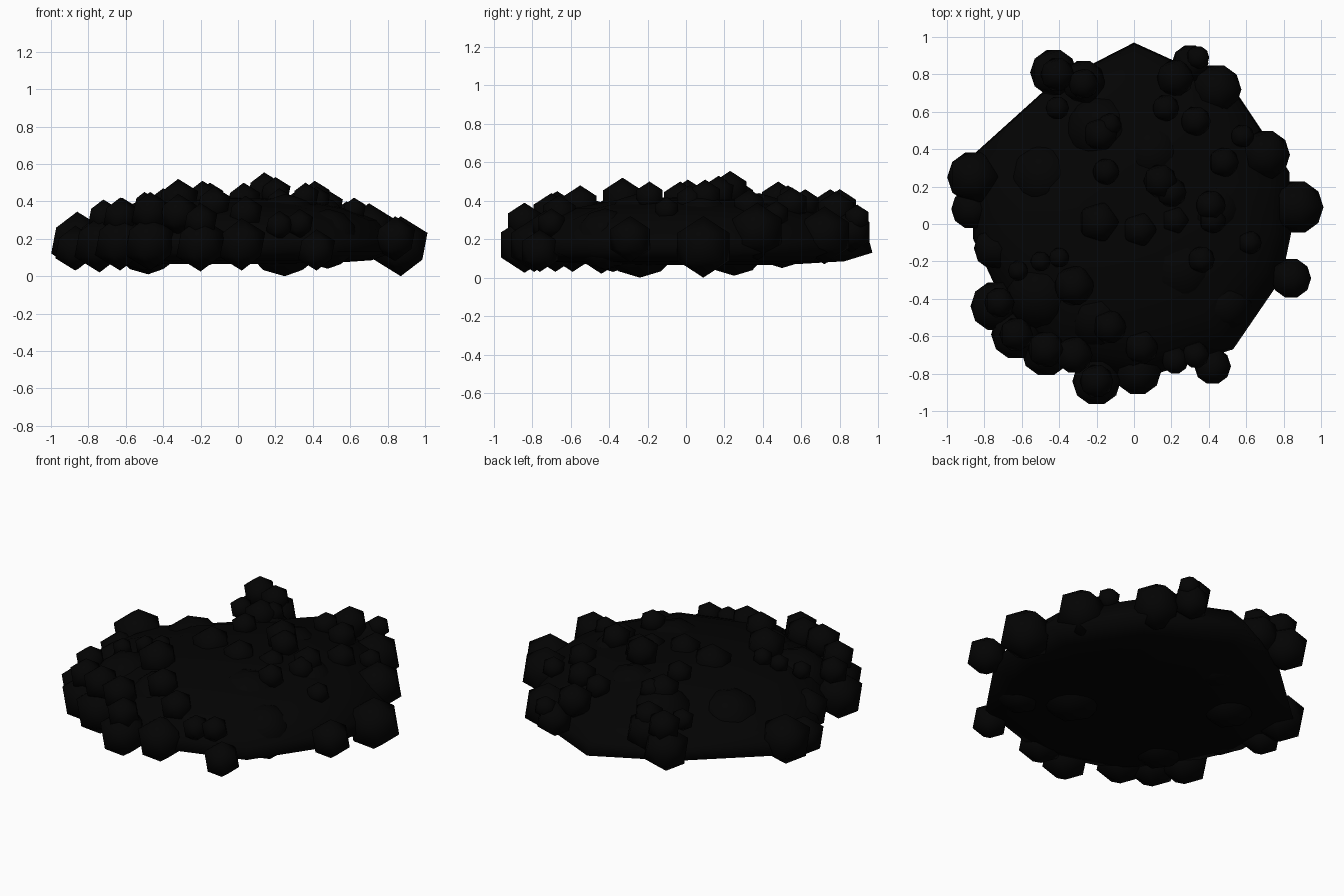
import bpy, bmesh

mat = bpy.data.materials.new("black")
mat.diffuse_color = (0.001, 0.001, 0.001, 1)


def finish(bm, name):
    for f in bm.faces:
        f.smooth = True
    me = bpy.data.meshes.new(name)
    bm.to_mesh(me)
    bm.free()
    me.materials.append(mat)
    ob = bpy.data.objects.new(name, me)
    bpy.context.collection.objects.link(ob)
    return ob


# Mound: irregular outline lofted through a low dome profile (scale, height)
outline = [(0, .97), (-.45, .74), (-.86, .37), (-.86, -.08), (-.72, -.38),
           (-.5, -.7), (0, -.84), (.53, -.67), (.79, -.29), (.84, -.05),
           (.83, .28), (.53, .73)]
profile = [(.5, .065), (.85, .085), (1, .13), (.98, .20), (.88, .30),
           (.7, .36), (.45, .40), (.2, .415)]
sag = {1: .06, 2: .06}      # the back left shoulder is lower
bm = bmesh.new()
rings = [[bm.verts.new((x * s, y * s, z - (sag.get(i, 0) if .28 < z < .38 else 0)))
          for i, (x, y) in enumerate(outline)] for s, z in profile]
n = len(outline)
for a, b in zip(rings, rings[1:]):
    for i in range(n):
        j = (i + 1) % n
        bm.faces.new((a[i], a[j], b[j], b[i]))
for ring, z in ((rings[0], .065), (rings[-1], .42)):
    tip = bm.verts.new((0, 0, z))
    for i in range(n):
        bm.faces.new((ring[i], ring[(i + 1) % n], tip))
bmesh.ops.recalc_face_normals(bm, faces=bm.faces)
finish(bm, "mound")


def lumps(name, items, detail=1):
    bm = bmesh.new()
    for x, y, z, r in items:
        new = bmesh.ops.create_icosphere(bm, subdivisions=detail, radius=r)["verts"]
        bmesh.ops.translate(bm, verts=new, vec=(x, y, z))
    return finish(bm, name)


# Broad lumps that barely swell out of the mound: x, y, z, radius
lumps("broad_swells", [
    (.25, -.24, .22, .22), (-.18, .50, .24, .19), (.10, .38, .26, .18),
    (-.48, .25, .20, .19), (.48, -.42, .20, .16), (-.20, -.50, .24, .17),
    (.42, .08, .25, .18), (-.50, -.38, .22, .19)], 2)

# Large lumps around the rim
lumps("rim_lumps", [
    (-.43, .81, .23, .14), (-.27, .76, .28, .13), (.30, .86, .24, .11),
    (.44, .72, .22, .15), (.70, .37, .24, .15), (.87, .09, .16, .16),
    (.84, -.29, .20, .12), (.42, -.76, .14, .11), (.02, -.79, .17, .14),
    (-.20, -.84, .17, .145), (-.47, -.68, .18, .15), (-.63, -.59, .18, .15),
    (-.74, -.44, .17, .15), (-.74, -.13, .20, .13), (-.86, .25, .19, .155),
    (-.87, .08, .15, .12)])

# Smaller lumps on the shoulder
lumps("shoulder_lumps", [
    (.22, .78, .34, .11), (.34, .89, .31, .07), (.48, .33, .37, .09),
    (.58, .47, .33, .07), (.62, -.10, .35, .07), (.33, -.70, .28, .08),
    (.22, -.73, .27, .08), (.04, -.66, .33, .10), (-.20, -.84, .29, .10),
    (-.32, -.70, .33, .11), (-.47, -.67, .34, .11), (-.63, -.59, .32, .10),
    (-.72, -.42, .32, .09), (-.62, -.25, .36, .06), (-.41, .80, .36, .10),
    (-.27, .75, .37, .09), (-.41, .62, .33, .07)])

# Lumps on the crown
lumps("crown_lumps", [
    (-.18, .48, .40, .10), (-.13, .53, .41, .07), (.17, .62, .38, .08),
    (.33, .55, .38, .09), (-.15, .28, .42, .08), (-.19, .01, .39, .12),
    (.03, -.03, .40, .10), (.14, .23, .455, .10), (.20, .17, .44, .09),
    (.41, .10, .42, .09), (.42, .02, .40, .08), (.36, -.19, .42, .08),
    (-.32, -.33, .40, .12), (-.13, -.55, .38, .10), (-.50, -.20, .39, .06),
    (-.40, -.18, .41, .06), (.22, .02, .39, .08)])
